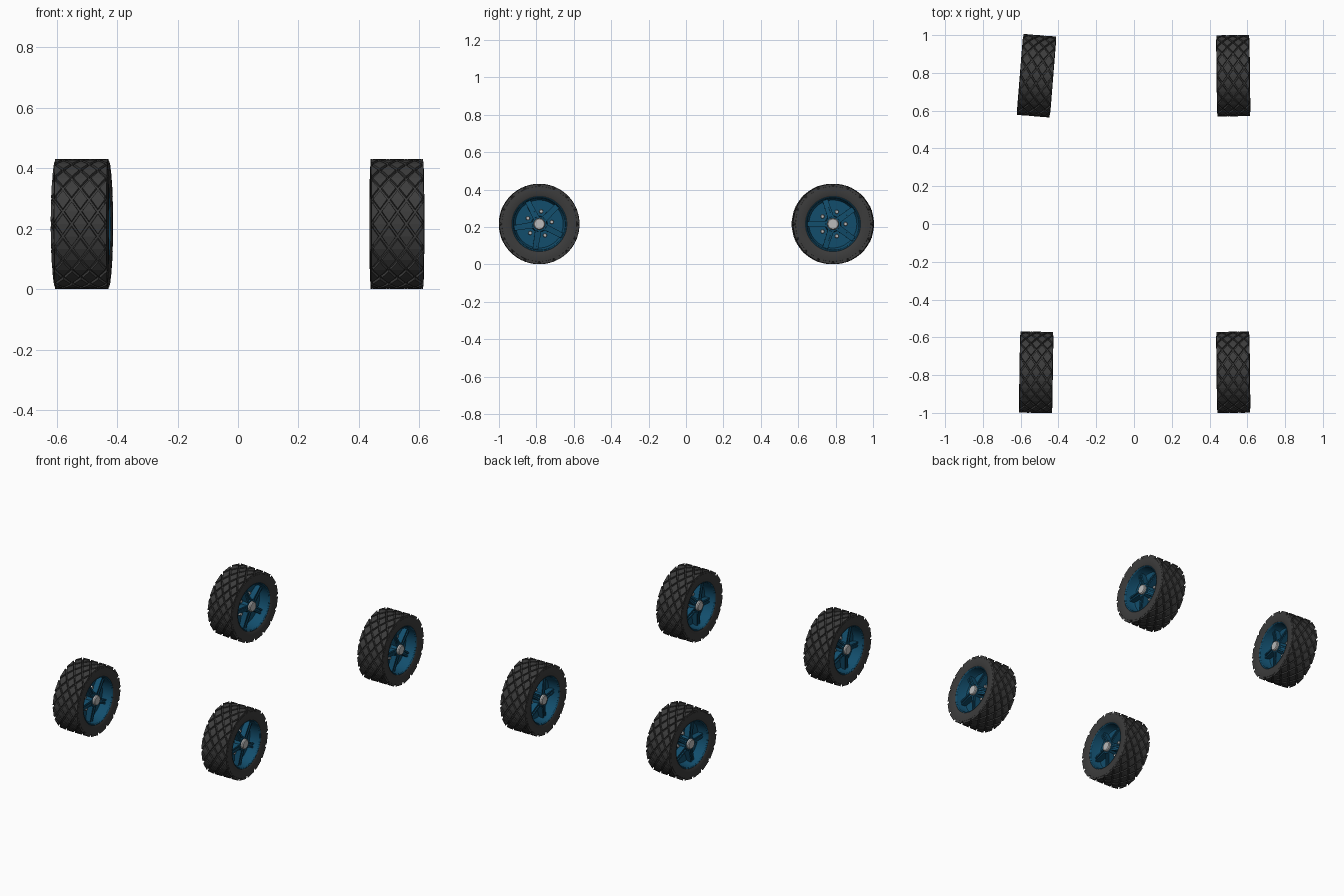
import bpy, bmesh, math
from mathutils import Matrix, Vector

if "Cube" in bpy.data.objects:
    bpy.data.objects.remove(bpy.data.objects["Cube"])

R, HALF = 0.215, 0.0885
SEG = 64


def material(name, rgb):
    m = bpy.data.materials.new(name)
    m.diffuse_color = (*rgb, 1)
    m.use_nodes = True
    m.node_tree.nodes["Principled BSDF"].inputs["Base Color"].default_value = m.diffuse_color
    return m


RUBBER = material("rubber", (0.045, 0.045, 0.045))
BLUE = material("blue_rim", (0.006, 0.075, 0.15))
METAL = material("metal", (0.5, 0.5, 0.5))


def finish(bm, name, mat):
    bmesh.ops.recalc_face_normals(bm, faces=bm.faces)
    me = bpy.data.meshes.new(name)
    bm.to_mesh(me)
    bm.free()
    me.materials.append(mat)
    return me


def lathe(bm, profile, seg=SEG):
    """Revolve a closed (x, radius) profile around the x axis."""
    rings = []
    for i in range(seg):
        a = 2 * math.pi * i / seg
        rings.append([bm.verts.new((x, r * math.cos(a), r * math.sin(a))) for x, r in profile])
    n = len(profile)
    for i in range(seg):
        p, q = rings[i], rings[(i + 1) % seg]
        for j in range(n):
            k = (j + 1) % n
            bm.faces.new((p[j], p[k], q[k], q[j]))


def mirrored(half):
    return half + [(-x, r) for x, r in reversed(half)]


def polar(x, r, a):
    return Vector((x, r * math.cos(a), r * math.sin(a)))


def disc(bm, x0, x1, r, a=0, dist=0, seg=24, taper=0.8):
    """Short cylinder along x, narrowing to x1."""
    c = polar(0, dist, a)
    m = Matrix.Translation(c + Vector(((x0 + x1) / 2, 0, 0))) @ Matrix.Rotation(math.copysign(math.pi / 2, x1 - x0), 4, 'Y')
    bmesh.ops.create_cone(bm, cap_ends=True, segments=seg, radius1=r, radius2=r * taper,
                          depth=abs(x1 - x0), matrix=m)


def tread_block(bm, outline, xc, ac):
    """Raised tapered block; outline is a list of (dx, da) points."""
    low = [bm.verts.new(polar(xc + dx, R - 0.016, ac + da)) for dx, da in outline]
    top = [bm.verts.new(polar(xc + dx * 0.86, R, ac + da * 0.86)) for dx, da in outline]
    n = len(outline)
    for i in range(n):
        j = (i + 1) % n
        bm.faces.new((low[i], low[j], top[j], top[i]))
    if n == 4:
        bm.faces.new((top[0], top[1], top[3]))
        bm.faces.new((top[1], top[2], top[3]))
    else:
        bm.faces.new(top)


# tire carcass
bm = bmesh.new()
lathe(bm, mirrored([(0.066, 0.146), (0.083, 0.147), (0.088, 0.160), (HALF, 0.185),
                    (0.087, 0.200), (0.080, 0.206), (0.03, 0.206)]))
tire = finish(bm, "tire", RUBBER)

# diamond tread
bm = bmesh.new()
COUNT, PITCH = 16, 0.058
step = 2 * math.pi / COUNT
w, h = PITCH * 0.46, step * 0.46
diamond = [(0, h), (w, 0), (0, -h), (-w, 0)]
for i in range(COUNT):
    a = i * step
    for c in (-1, 0, 1):
        tread_block(bm, diamond, c * PITCH, a)
    for c in (-0.5, 0.5):
        tread_block(bm, diamond, c * PITCH, a + step / 2)
    for s in (-1, 1):
        tread_block(bm, [(0, h), (-s * w, 0), (0, -h)], s * 0.0865, a + step / 2)
tread = finish(bm, "tread", RUBBER)

# rim barrel with a closed web in the middle
bm = bmesh.new()
lathe(bm, mirrored([(0.020, 0.02), (0.020, 0.128), (0.030, 0.134), (0.074, 0.138),
                    (0.080, 0.140), (0.084, 0.145), (0.082, 0.150), (0.06, 0.150)]))
rim = finish(bm, "rim", BLUE)

# five spokes on both faces, with a raised boss
bm = bmesh.new()
for s in (-1, 1):
    disc(bm, s * 0.015, s * 0.064, 0.044, seg=32, taper=0.9)
    for i in range(5):
        rot = Matrix.Rotation(math.radians(36 + 72 * i), 4, 'X')
        # spoke body with two raised rails
        for y0, y1, dx in ((-0.017, 0.017, 0.0), (-0.017, -0.006, 0.007), (0.006, 0.017, 0.007)):
            quads = []
            for r, x, k in ((0.030, 0.056, 1.0), (0.138, 0.042, 0.85)):
                quads.append([bm.verts.new(rot @ Vector((s * px, r, py * k)))
                              for px, py in ((0.018, y0), (0.018, y1), (x + dx, y1), (x + dx, y0))])
            p, q = quads
            bm.faces.new(p)
            bm.faces.new(q)
            for j in range(4):
                k = (j + 1) % 4
                bm.faces.new((p[j], p[k], q[k], q[j]))
spokes = finish(bm, "spokes", BLUE)

# hub caps
bm = bmesh.new()
for s in (-1, 1):
    disc(bm, s * 0.05, s * 0.074, 0.031, seg=32, taper=1)
    disc(bm, s * 0.074, s * 0.079, 0.031, seg=32, taper=0.85)
hub = finish(bm, "hub_cap", METAL)

# lug nuts between the spokes
bm = bmesh.new()
for s in (-1, 1):
    for i in range(5):
        disc(bm, s * 0.018, s * 0.036, 0.011, math.radians(72 * i), 0.068, 12)
nuts = finish(bm, "lug_nuts", METAL)

# four wheels: x, y, yaw, roll in degrees
WHEELS = {
    "front_right": (0.5255, -0.785, 0.7, 9),
    "rear_right": (0.5255, 0.785, 0.7, 0),
    "front_left": (-0.518, -0.785, -0.9, 9),
    "rear_left": (-0.516, 0.785, -4.6, 0),
}
for place, (x, y, yaw, roll) in WHEELS.items():
    base = Matrix.Translation((x, y, R + 0.001)) @ Matrix.Rotation(math.radians(yaw), 4, 'Z')
    for me in (tire, tread, rim, spokes, hub, nuts):
        ob = bpy.data.objects.new(f"{place}_{me.name}", me)
        bpy.context.collection.objects.link(ob)
        turn = 0 if me is tread else roll
        ob.matrix_world = base @ Matrix.Rotation(math.radians(turn), 4, 'X')

# smooth the round parts, keep sharp edges
for me in (tire, rim, spokes, hub, nuts):
    ob = bpy.data.objects[f"front_right_{me.name}"]
    bpy.ops.object.select_all(action='DESELECT')
    ob.select_set(True)
    bpy.context.view_layer.objects.active = ob
    me_users = [o for o in bpy.data.objects if o.data == me]
    for p in me.polygons:
        p.use_smooth = True
    me.set_sharp_from_angle(angle=math.radians(30))
